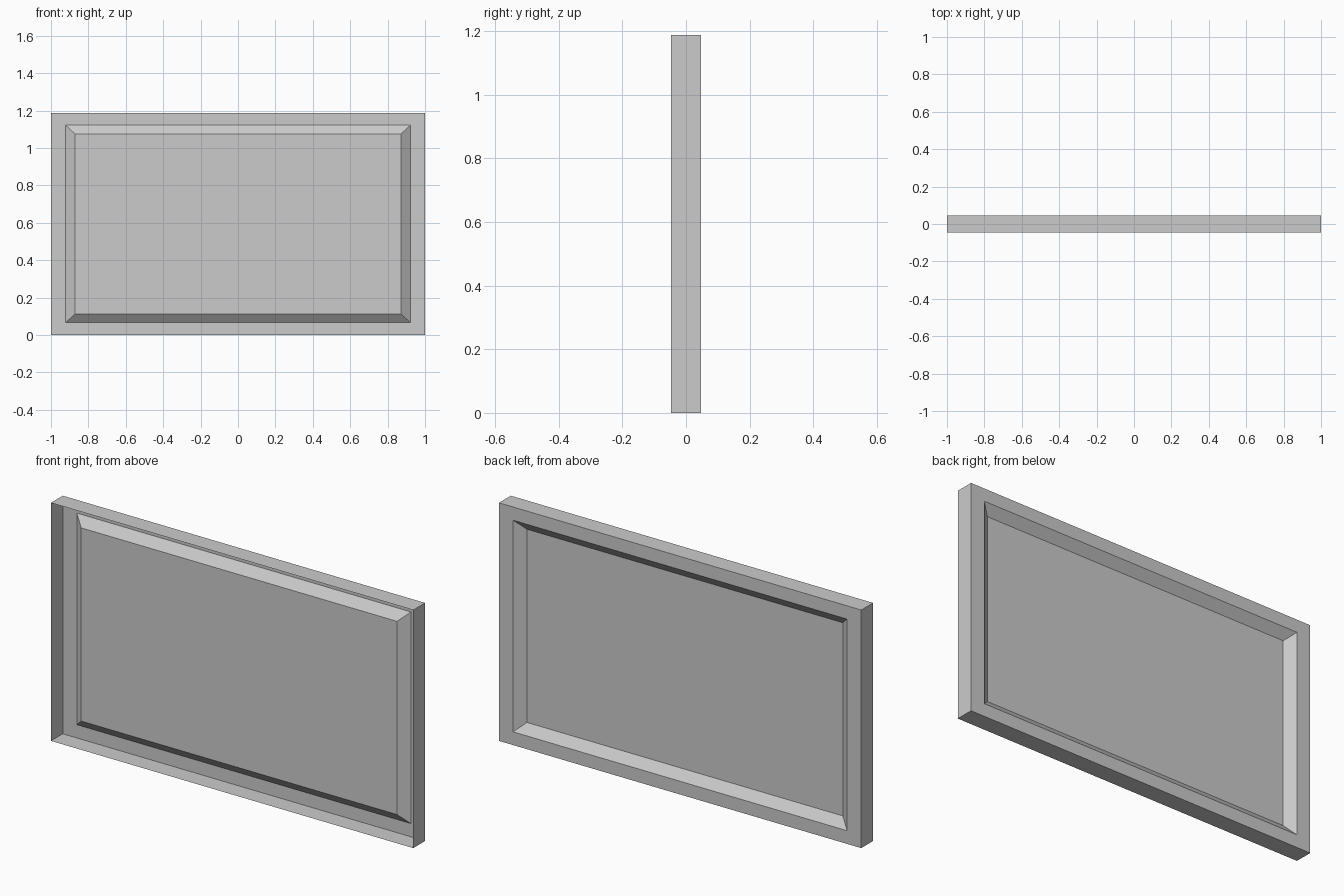
import bpy
import bmesh

# Remove the default object
cube = bpy.data.objects.get("Cube")
if cube:
    bpy.data.objects.remove(cube, do_unlink=True)

# Plain grey
grey = bpy.data.materials.new("plain grey")
grey.use_nodes = True
colour = (0.6, 0.6, 0.6, 1.0)
grey.diffuse_color = colour
grey.node_tree.nodes["Principled BSDF"].inputs["Base Color"].default_value = colour

HEIGHT = 1.188
DEPTH = 0.093
MID = HEIGHT / 2


def rectangle(bm, half_width, half_height, y):
    """One rectangular loop of vertices standing in the xz plane."""
    corners = ((-1, -1), (1, -1), (1, 1), (-1, 1))
    return [bm.verts.new((sx * half_width, y, MID + sz * half_height))
            for sx, sz in corners]


def bridge(bm, a, b):
    """Join two rectangular loops with four outward faces."""
    for i in range(4):
        j = (i + 1) % 4
        bm.faces.new((b[i], b[j], a[j], a[i]))


# Thin pressed tray: open front, side walls, back border, sloped panel edge
bm = bmesh.new()
loops = [
    rectangle(bm, 1.0, MID, -DEPTH / 2),        # open front rim
    rectangle(bm, 1.0, MID, DEPTH / 2),         # back edge
    rectangle(bm, 0.922, 0.528, DEPTH / 2),     # start of pressed slope
    rectangle(bm, 0.872, 0.482, 0.009),         # pressed panel
]
for a, b in zip(loops, loops[1:]):
    bridge(bm, a, b)
bm.faces.new(loops[-1][::-1])

mesh = bpy.data.meshes.new("pressed_tray")
bm.to_mesh(mesh)
bm.free()
mesh.materials.append(grey)
tray = bpy.data.objects.new("pressed_tray", mesh)
bpy.context.collection.objects.link(tray)
